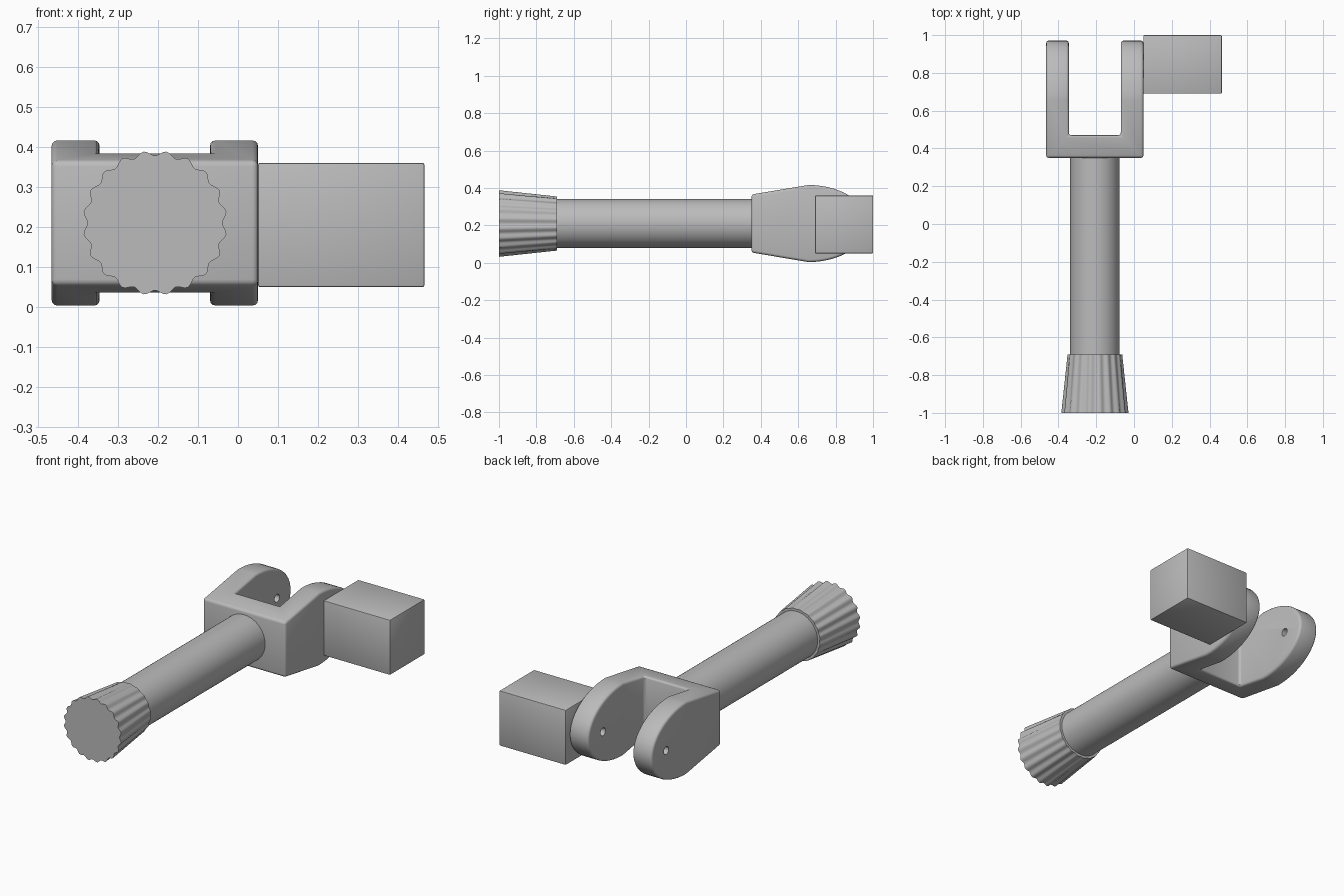
import bpy, bmesh
from math import sin, cos, pi, radians

cube = bpy.data.objects.get("Cube")
if cube:
    bpy.data.objects.remove(cube, do_unlink=True)

grey = bpy.data.materials.new("plain grey")
grey.use_nodes = True
grey.diffuse_color = (0.5, 0.5, 0.5, 1)
grey.node_tree.nodes["Principled BSDF"].inputs["Base Color"].default_value = (0.5, 0.5, 0.5, 1)

AXIS_X, AXIS_Z = -0.207, 0.21


def make(name, bm):
    bmesh.ops.recalc_face_normals(bm, faces=bm.faces)
    mesh = bpy.data.meshes.new(name)
    bm.to_mesh(mesh)
    bm.free()
    mesh.materials.append(grey)
    ob = bpy.data.objects.new(name, mesh)
    bpy.context.collection.objects.link(ob)
    return ob


def activate(ob):
    bpy.ops.object.select_all(action='DESELECT')
    ob.select_set(True)
    bpy.context.view_layer.objects.active = ob


def smooth(ob, angle=30):
    activate(ob)
    bpy.ops.object.shade_smooth_by_angle(angle=radians(angle))


def loft(name, rings):
    """Skin closed rings of points and cap both ends."""
    bm = bmesh.new()
    loops = [[bm.verts.new(p) for p in ring] for ring in rings]
    n = len(loops[0])
    for a, b in zip(loops, loops[1:]):
        for i in range(n):
            j = (i + 1) % n
            bm.faces.new((a[i], a[j], b[j], b[i]))
    bm.faces.new(loops[0])
    bm.faces.new(loops[-1])
    return make(name, bm)


def box(name, lo, hi):
    return loft(name, [[(lo[0], lo[1], z), (hi[0], lo[1], z), (hi[0], hi[1], z), (lo[0], hi[1], z)]
                       for z in (lo[2], hi[2])])


def bevel(ob, width, segments):
    activate(ob)
    mod = ob.modifiers.new("bevel", 'BEVEL')
    mod.width, mod.segments = width, segments
    mod.limit_method, mod.angle_limit = 'ANGLE', radians(40)
    bpy.ops.object.modifier_apply(modifier=mod.name)


def cut(ob, cutter):
    cutter.hide_render = True
    activate(ob)
    mod = ob.modifiers.new("cut", 'BOOLEAN')
    mod.operation, mod.solver, mod.object = 'DIFFERENCE', 'EXACT', cutter
    bpy.ops.object.modifier_apply(modifier=mod.name)
    bpy.data.objects.remove(cutter, do_unlink=True)


def ring_y(y, radius, n):
    """Ring around the handle axis; radius is a function of angle."""
    return [(AXIS_X + radius(t) * cos(t), y, AXIS_Z + radius(t) * sin(t))
            for t in (2 * pi * i / n for i in range(n))]


# Fork: tapered block with elliptical tips, slotted and drilled
profile = [(0.35, 0.365), (0.35, 0.055)]
steps = 28
for i in range(steps + 1):
    t = -pi / 2 + pi * i / steps
    profile.append((0.655 + 0.316 * cos(t), AXIS_Z + 0.206 * sin(t)))
fork = loft("fork", [[(x, y, z) for y, z in profile] for x in (-0.465, 0.05)])
cut(fork, box("slot_cutter", (-0.345, 0.47, -0.2), (-0.07, 1.3, 0.7)))
bevel(fork, 0.014, 3)
pin = [[(x, 0.84 + 0.022 * cos(2 * pi * i / 20), AXIS_Z + 0.022 * sin(2 * pi * i / 20))
        for i in range(20)] for x in (-0.6, 0.2)]
cut(fork, loft("pin_hole_cutter", pin))
smooth(fork, 35)

# Block fixed to the outside of the left fork arm
block = box("side_block", (0.05, 0.69, 0.05), (0.465, 1.0, 0.36))
bevel(block, 0.005, 2)
smooth(block)

# Round shaft
shaft = loft("shaft", [ring_y(y, lambda t: 0.131, 64) for y in (-0.7, 0.36)])
smooth(shaft)


# Flared grip whose twenty flutes deepen toward the end
def fluted(outer, depth):
    return lambda t: outer - depth * (0.5 - 0.5 * cos(20 * (t - pi / 20)))


grip = loft("fluted_grip", [ring_y(-0.69, fluted(0.146, 0.003), 200),
                            ring_y(-1.0, fluted(0.18, 0.012), 200)])
smooth(grip, 40)
